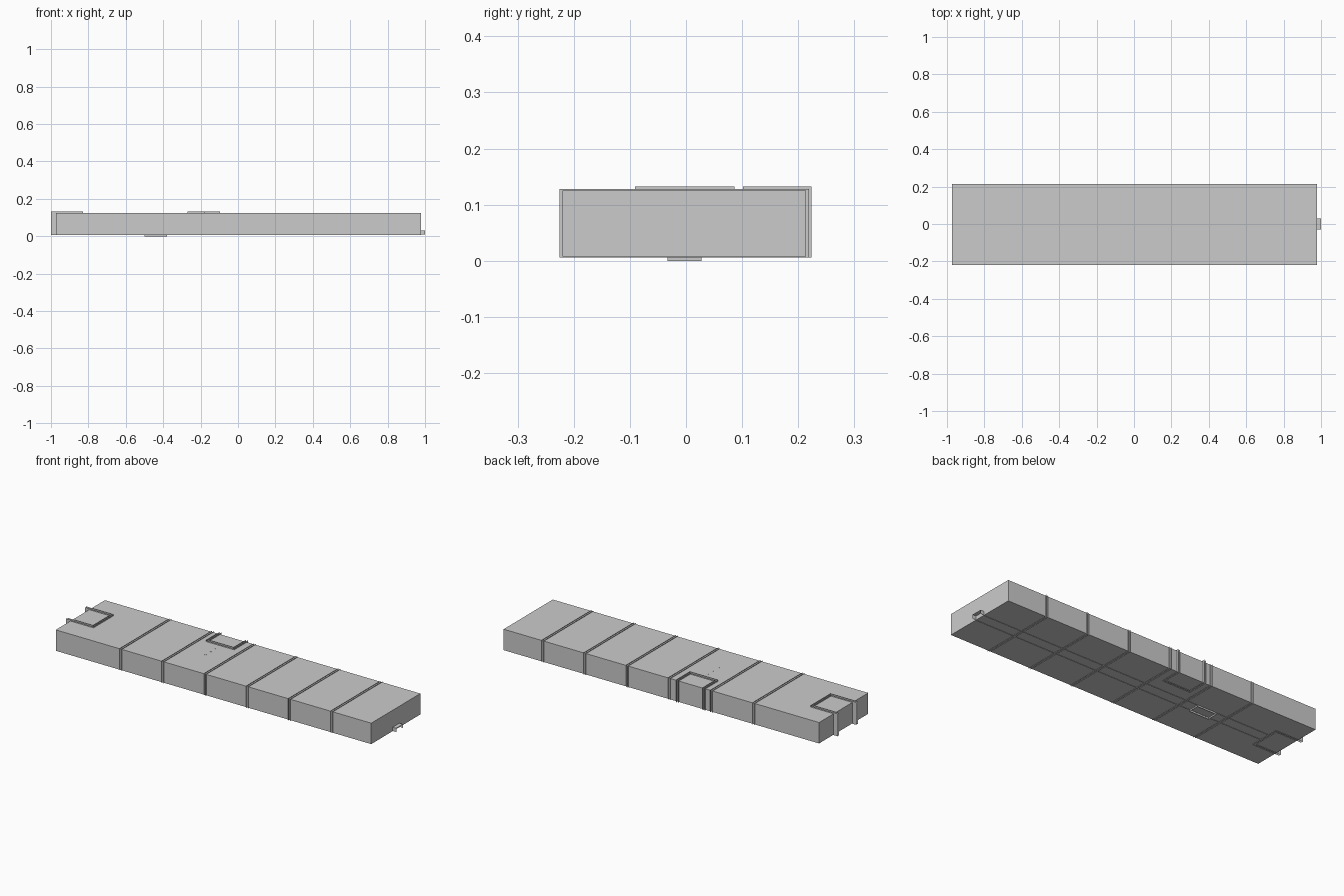
import bpy

if "Cube" in bpy.data.objects:
    bpy.data.objects.remove(bpy.data.objects["Cube"])

# Padded body extents
X0, X1, Y0, Y1, Z0, Z1 = -0.973, 0.978, -0.22, 0.214, 0.008, 0.125


def make(name, verts, faces):
    mesh = bpy.data.meshes.new(name)
    mesh.from_pydata(verts, [], faces)
    mesh.update()
    ob = bpy.data.objects.new(name, mesh)
    bpy.context.collection.objects.link(ob)
    return ob


def box(name, x0, x1, y0, y1, z0, z1):
    v = [(x, y, z) for x in (x0, x1) for y in (y0, y1) for z in (z0, z1)]
    f = [(0, 1, 3, 2), (4, 6, 7, 5), (0, 4, 5, 1),
         (2, 3, 7, 6), (0, 2, 6, 4), (1, 5, 7, 3)]
    return make(name, v, f)


def ribbon(name, inner, outer, closed=False):
    # Thin webbing edge standing between two matching paths
    n = len(inner)
    faces = [(i, (i + 1) % n, n + (i + 1) % n, n + i)
             for i in range(n if closed else n - 1)]
    return make(name, inner + outer, faces)


# Main slab
box("body", X0, X1, Y0, Y1, Z0, Z1)

# Six straps around the body, two edges each
for i in range(6):
    for side in (-0.006, 0.006):
        x = -0.57 + 0.261 * i + side
        inner = [(x, Y0, Z0), (x, Y1, Z0), (x, Y1, Z1), (x, Y0, Z1)]
        a, b, c, d = Y0 - 0.005, Y1 + 0.005, Z0 - 0.002, Z1 + 0.003
        outer = [(x, a, c), (x, b, c), (x, b, d), (x, a, d)]
        ribbon("strap_edge", inner, outer, True)


def wrap_handle(name, lo, hi, reach, edge, out, place):
    # U shaped webbing over one edge; place maps (along, across, z) to xyz
    ztop, zbot = Z1 + 0.007, Z0 - 0.002
    direction = 1 if edge > reach else -1
    for inset in (0, 0.011):
        a, b, r = lo + inset, hi - inset, reach + direction * inset
        for s in (a, b):
            inner = [place(s, r, Z1), place(s, edge, Z1),
                     place(s, edge, Z0), place(s, r, Z0)]
            outer = [place(s, r, ztop), place(s, out, ztop),
                     place(s, out, zbot), place(s, r, zbot)]
            ribbon(name + "_side", inner, outer)
        for z, zo in ((Z1, ztop), (Z0, zbot)):
            ribbon(name + "_cross", [place(a, r, z), place(b, r, z)],
                   [place(a, r, zo), place(b, r, zo)])


# Carry handles at the end and along the back
wrap_handle("end_handle", -0.091, 0.086, -0.83, X0, -1.0,
            lambda s, t, z: (t, s, z))
wrap_handle("back_handle", -0.27, -0.095, 0.102, Y1, 0.2235,
            lambda s, t, z: (s, t, z))

# Pull tab at the right end: top sheet with two legs
ribbon("pull_tab",
       [(X1, -0.03, 0.009), (X1, -0.03, 0.03), (X1, 0.03, 0.03), (X1, 0.03, 0.009)],
       [(1.0, -0.03, 0.009), (1.0, -0.03, 0.03), (1.0, 0.03, 0.03), (1.0, 0.03, 0.009)])

# Long underside strap edges
for y in (-0.03, 0.03):
    ribbon("underside_strap", [(-0.83, y, Z0), (X1, y, Z0)],
           [(-0.83, y, 0.006), (X1, y, 0.006)])

# Buckle rim under the body
rim = [(-0.5, -0.033), (-0.38, -0.033), (-0.38, 0.028), (-0.5, 0.028)]
ribbon("underside_buckle", [(x, y, Z0) for x, y in rim],
       [(x, y, 0.0) for x, y in rim], True)

# Small studs on top
for y in (-0.03, 0.015, 0.06):
    box("stud", -0.183, -0.177, y - 0.003, y + 0.003, Z1 - 0.001, Z1 + 0.001)
